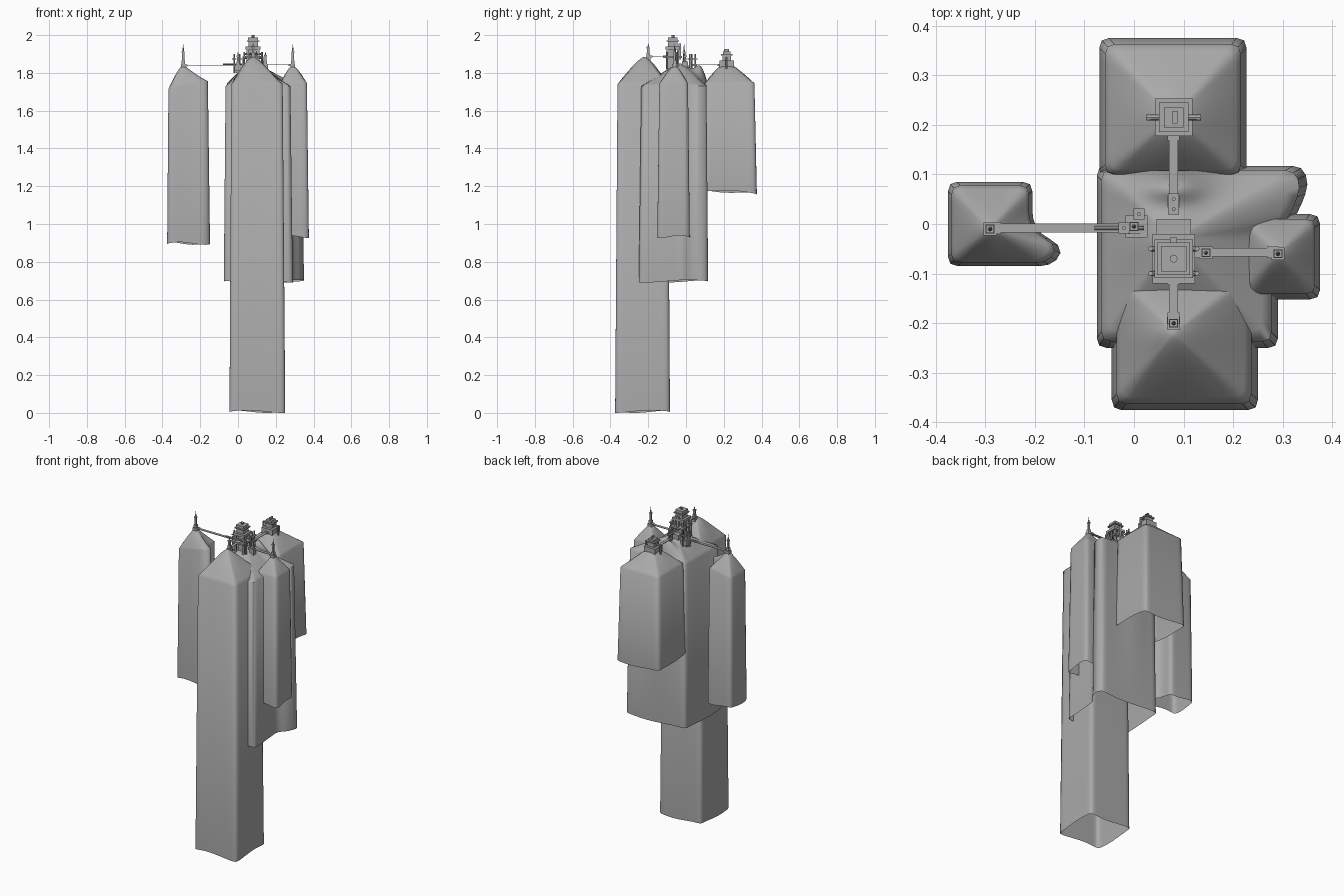
import bpy
import bmesh
import math
from mathutils import Matrix, Vector

default_cube = bpy.data.objects.get("Cube")
if default_cube:
    bpy.data.objects.remove(default_cube, do_unlink=True)

# One plain stone grey for everything
stone = bpy.data.materials.new("stone_grey")
stone.use_nodes = True
grey = (.4, .4, .4, 1)
stone.diffuse_color = grey
stone.node_tree.nodes["Principled BSDF"].inputs["Base Color"].default_value = grey


def finish(name, bm, smooth_angle=None):
    """Turn a bmesh into a named object, optionally smooth shaded."""
    mesh = bpy.data.meshes.new(name)
    bm.to_mesh(mesh)
    bm.free()
    mesh.materials.append(stone)
    if smooth_angle:
        mesh.shade_smooth()
        mesh.set_sharp_from_angle(angle=math.radians(smooth_angle))
    obj = bpy.data.objects.new(name, mesh)
    bpy.context.collection.objects.link(obj)
    return obj


def rounded_outline(corners, step=.02):
    """Resample a closed polygon finely and soften its corners."""
    points = []
    for start, end in zip(corners, corners[1:] + corners[:1]):
        a, b = Vector(start), Vector(end)
        count = max(1, round((b - a).length / step))
        points += [a.lerp(b, i / count) for i in range(count)]
    size = len(points)
    return [(points[i - 1] + points[i] * 2 + points[(i + 1) % size]) / 4
            for i in range(size)]


def rectangle(left, right, front, back):
    return [(left, front), (right, front), (right, back), (left, back)]


def rock_pillar(name, corners, peak, bottom, shoulder, taper=.92,
                top_slope=0, bottom_slope=0, mound=None):
    """Tapering hollow column, open below, with a soft mound on top."""
    outline = rounded_outline(corners)
    centre = Vector(peak[:2])
    rise = peak[2] - shoulder
    arms = [(p - centre) * taper for p in outline]
    radius = min(arm.length for arm in arms)
    count = len(outline)
    bm = bmesh.new()

    def top_height(p, s):
        z = shoulder + rise * (1 - s ** 1.5) + top_slope * (p.x - centre.x) * s
        if mound:
            dx, dy = (p.x - mound[0]) / .07, (p.y - mound[1]) / .035
            z += mound[2] * math.exp(-dx * dx - dy * dy)
        return z

    # Ragged lower rim
    rings = [[]]
    for i, p in enumerate(outline):
        wave = .007 * (1 + math.sin(math.tau * 3 * i / count))
        z = bottom + wave + bottom_slope * (p.y - centre.y)
        rings[0].append(bm.verts.new((p.x, p.y, z)))

    # Shoulder ring and shrinking rings of the mound
    steps = 14
    for k in range(steps):
        s = 1 - k / steps
        ring = []
        for arm in arms:
            p = centre + arm.lerp(arm.normalized() * radius, 1 - s) * s
            ring.append(bm.verts.new((p.x, p.y, top_height(p, s))))
        rings.append(ring)

    for low, high in zip(rings, rings[1:]):
        for i in range(count):
            j = (i + 1) % count
            bm.faces.new((low[i], low[j], high[j], high[i]))
    tip = bm.verts.new((centre.x, centre.y, top_height(centre, 0)))
    for i in range(count):
        bm.faces.new((rings[-1][i], rings[-1][(i + 1) % count], tip))
    return finish(name, bm, 60)


def add_box(bm, x, y, low, high, width, depth=None):
    depth = depth or width
    place = Matrix.Translation((x, y, (low + high) / 2))
    scale = Matrix.Diagonal((width, depth, high - low, 1))
    bmesh.ops.create_cube(bm, size=1, matrix=place @ scale)


def add_rod(bm, start, end, radius, tip_radius=None):
    a, b = Vector(start), Vector(end)
    turn = (b - a).to_track_quat("Z", "Y").to_matrix().to_4x4()
    bmesh.ops.create_cone(
        bm, cap_ends=True, segments=8, radius1=radius,
        radius2=radius if tip_radius is None else tip_radius,
        depth=(b - a).length, matrix=Matrix.Translation((a + b) / 2) @ turn)


# Floating columns of rock
rock_pillar("front_pillar", rectangle(-.045, .25, -.375, -.085),
            (.08, -.22, 1.885), 0, 1.74)
rock_pillar("back_pillar", rectangle(-.07, .227, .09, .375),
            (.08, .215, 1.855), 1.165, 1.745, bottom_slope=-.08)
rock_pillar("right_pillar",
            [(-.375, -.085), (-.17, -.085), (-.143, -.06), (-.15, -.04),
             (-.19, -.02), (-.205, .01), (-.205, .085), (-.375, .085)],
            (-.29, -.01, 1.84), .89, 1.73, top_slope=.2)
rock_pillar("left_pillar", rectangle(.215, .375, -.152, .02),
            (.29, -.06, 1.84), .925, 1.745, taper=.88)
rock_pillar("middle_pillar",
            [(-.075, -.25), (.29, -.25), (.29, -.02), (.33, .02),
             (.353, .08), (.34, .117), (-.075, .117)],
            (.08, -.03, 1.85), .69, 1.73, taper=.94, mound=(.08, .08, .07))


# Spires standing on stepped plinths
def spire(name, x, y, ground, top):
    bm = bmesh.new()
    add_box(bm, x, y, ground - .03, ground + .012, .026)
    add_box(bm, x, y, ground + .012, ground + .03, .018)
    middle = (ground + top) / 2 + .015
    add_box(bm, x, y, ground + .03, middle, .011)
    add_box(bm, x, y, middle, middle + .006, .016)
    add_rod(bm, (x, y, middle), (x, y, top), .005, .001)
    finish(name, bm)


spire("front_spire", .08, -.2, 1.875, 1.955)
spire("right_spire", -.29, -.01, 1.835, 1.95)
spire("left_spire", .29, -.06, 1.835, 1.95)
spire("inner_right_spire", 0, -.005, 1.83, 1.91)
spire("inner_left_spire", .145, -.058, 1.835, 1.91)


# Thin walkways, with wider landings at their ends
def walkway(name, start, end, z, width=.018):
    bm = bmesh.new()
    a, b = Vector(start), Vector(end)
    mid, span = (a + b) / 2, b - a
    add_box(bm, mid.x, mid.y, z - .003, z,
            max(abs(span.x), width), max(abs(span.y), width))
    for spot in (a, b):
        add_box(bm, spot.x, spot.y, z - .008, z + .002, .024)
    finish(name, bm)


walkway("right_walkway", (-.28, -.008), (0, -.008), 1.843)
walkway("left_walkway", (.13, -.057), (.28, -.057), 1.845)
walkway("front_walkway", (.08, -.11), (.08, -.19), 1.89)
walkway("back_walkway", (.08, .045), (.08, .18), 1.845)

# Central tower: legs, stacked decks, cabin and mast
cx, cy = .08, -.07
bm = bmesh.new()
for sx in (-1, 1):
    for sy in (-1, 1):
        add_box(bm, cx + sx * .028, cy + sy * .028, 1.8, 1.93, .012)
    for offset in (-.03, .02):
        side = cx + sx * .047
        add_rod(bm, (cx, cy + offset, 1.9), (side, cy + offset, 1.9), .005)
        add_rod(bm, (side, cy + offset, 1.82), (side, cy + offset, 1.91), .005)
add_box(bm, cx, cy, 1.8, 1.93, .036)
add_box(bm, cx, cy, 1.88, 1.89, .085, .1)
add_box(bm, cx, cy, 1.925, 1.94, .078)
add_box(bm, cx, cy, 1.94, 1.965, .05)
add_box(bm, cx, cy, 1.965, 1.972, .066)
add_box(bm, cx, cy, 1.972, 1.988, .052)
add_box(bm, cx, cy + .036, 1.87, 1.955, .014)
add_rod(bm, (cx, cy, 1.985), (cx, cy, 2), .008)
finish("central_tower", bm)

# Rear tower: plinth, cabin, roof and side pipes
bm = bmesh.new()
by = .215
add_box(bm, cx, by, 1.82, 1.865, .076)
add_box(bm, cx, by, 1.865, 1.892, .046)
add_box(bm, cx, by, 1.892, 1.9, .06)
add_box(bm, cx, by, 1.9, 1.912, .04)
add_rod(bm, (cx - .055, by, 1.88), (cx + .055, by, 1.88), .006)
for side in (-1, 1):
    add_rod(bm, (cx + side * .05, by, 1.82), (cx + side * .05, by, 1.885), .006)
add_box(bm, cx + .003, by, 1.91, 1.926, .01, .025)
finish("rear_tower", bm)

# Posts with crossbars around the middle landing
bm = bmesh.new()
for x, y in ((-.02, -.008), (.01, .02), (.08, .03), (.08, .05)):
    add_rod(bm, (x, y, 1.8), (x, y, 1.9), .004)
    add_box(bm, x, y, 1.87, 1.875, .022)
add_rod(bm, (-.08, -.008, 1.847), (.02, -.008, 1.847), .004)
add_box(bm, .005, -.005, 1.81, 1.84, .045)
add_box(bm, cx, -.005, 1.8, 1.86, .07, .03)
finish("landing_posts", bm)
